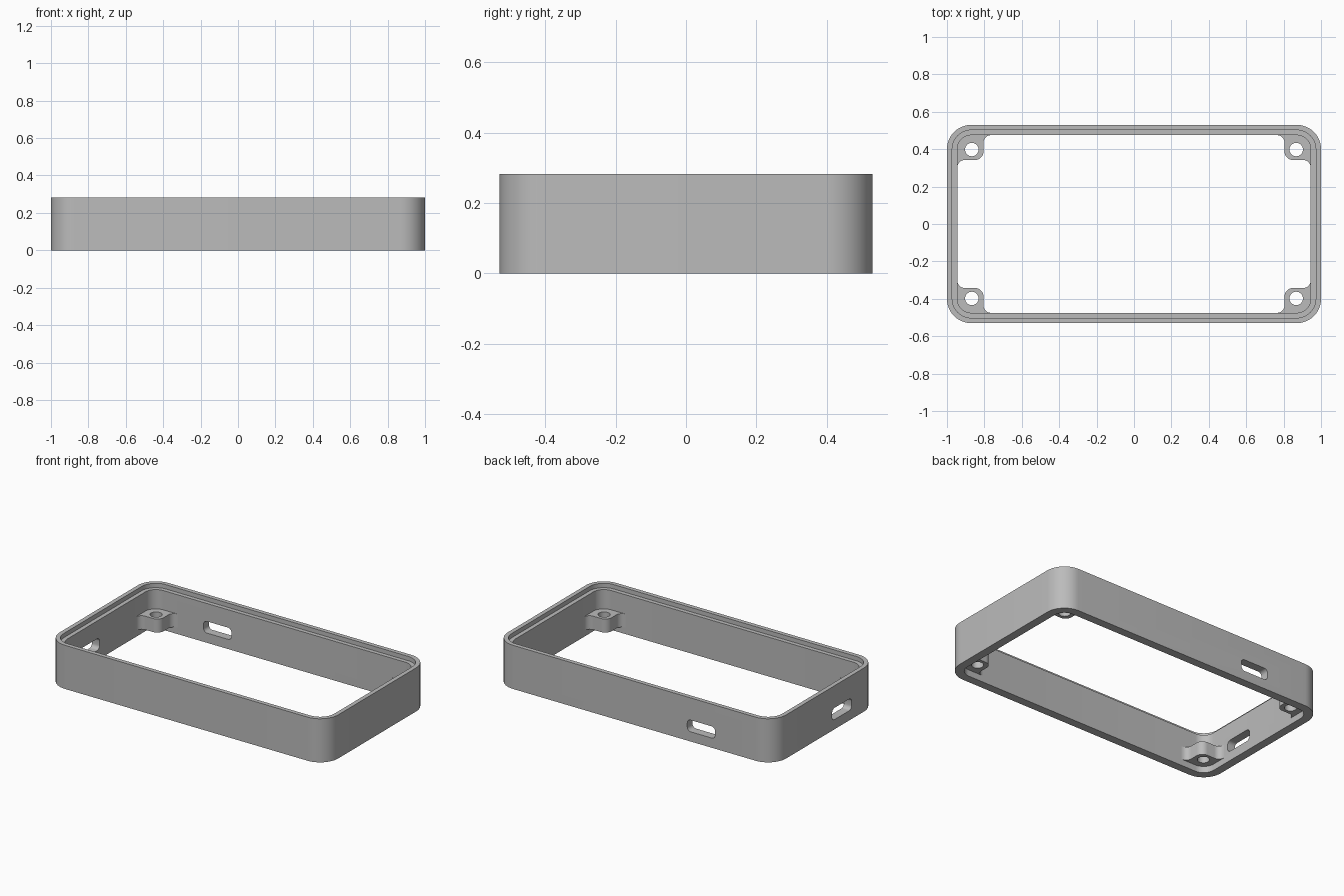
import bpy, bmesh, math
from mathutils import Matrix

if "Cube" in bpy.data.objects:
    bpy.data.objects.remove(bpy.data.objects["Cube"])

HX, HY, H, R = 1.0, 0.53, 0.283, 0.13   # half sizes, height, corner radius
WALL, LIP, LEDGE_Z = 0.055, 0.028, 0.255
BOSS_Z0, BOSS_Z1 = 0.042, 0.13

grey = bpy.data.materials.new("light grey")
grey.use_nodes = True
COLOUR = (0.5, 0.5, 0.5, 1)
grey.diffuse_color = COLOUR
grey.node_tree.nodes["Principled BSDF"].inputs["Base Color"].default_value = COLOUR


def arc(cx, cy, r, a0, a1, n=10):
    """Points on an arc, angles in degrees."""
    angles = [math.radians(a0 + (a1 - a0) * i / n) for i in range(n + 1)]
    return [(cx + r * math.cos(a), cy + r * math.sin(a)) for a in angles]


def rounded_rect(hx, hy, r, n=12):
    x, y = hx - r, hy - r
    return (arc(x, y, r, 0, 90, n) + arc(-x, y, r, 90, 180, n)
            + arc(-x, -y, r, 180, 270, n) + arc(x, -y, r, 270, 360, n))


def finish(name, bm):
    bmesh.ops.recalc_face_normals(bm, faces=bm.faces)
    mesh = bpy.data.meshes.new(name)
    bm.to_mesh(mesh)
    bm.free()
    ob = bpy.data.objects.new(name, mesh)
    bpy.context.collection.objects.link(ob)
    mesh.materials.append(grey)
    return ob


def select_only(ob):
    bpy.ops.object.select_all(action='DESELECT')
    ob.select_set(True)
    bpy.context.view_layer.objects.active = ob


def smooth(ob):
    select_only(ob)
    bpy.ops.object.shade_smooth_by_angle(angle=math.radians(30))


# Frame wall: (inset, height) section swept round the rounded rectangle
section = [(0, 0), (0, H), (LIP, H), (LIP, LEDGE_Z), (WALL, LEDGE_Z), (WALL, 0)]
bm = bmesh.new()
rings = [[bm.verts.new((x, y, z)) for x, y in rounded_rect(HX - d, HY - d, R - d)]
         for d, z in section]
for k, ring in enumerate(rings):
    nxt = rings[(k + 1) % len(rings)]
    for i in range(len(ring)):
        j = (i + 1) % len(ring)
        bm.faces.new((ring[i], ring[j], nxt[j], nxt[i]))
frame = finish("frame_wall", bm)


def cut_slot(location, turn):
    """Cut a rounded port through a wall."""
    bm = bmesh.new()
    face = bm.faces.new([bm.verts.new((x, y, -0.1))
                         for x, y in rounded_rect(0.1, 0.038, 0.025, 6)])
    out = bmesh.ops.extrude_face_region(bm, geom=[face])
    top = [v for v in out["geom"] if isinstance(v, bmesh.types.BMVert)]
    bmesh.ops.translate(bm, verts=top, vec=(0, 0, 0.2))
    matrix = (Matrix.Translation(location) @ Matrix.Rotation(turn, 4, 'Z')
              @ Matrix.Rotation(math.pi / 2, 4, 'X'))
    bmesh.ops.transform(bm, matrix=matrix, verts=bm.verts)
    cutter = finish("slot_cutter", bm)
    cutter.hide_render = True
    mod = frame.modifiers.new("slot", 'BOOLEAN')
    mod.operation, mod.solver, mod.object = 'DIFFERENCE', 'EXACT', cutter
    select_only(frame)
    bpy.ops.object.modifier_apply(modifier=mod.name)
    bpy.data.objects.remove(cutter)


cut_slot((-0.48, HY, 0.101), 0)             # back port
cut_slot((-HX, -0.17, 0.101), math.pi / 2)  # end port
smooth(frame)

# Screw bosses: filleted corner block with a through hole
ix, iy = HX - WALL, HY - WALL
bx, by, f = 0.805, 0.342, 0.04
e = 0.006                                   # overlap into the wall
outline = ([(ix + e, by - f)] + arc(ix - f, by - f, f, 0, 90, 6)
           + arc(bx + 0.045, by + 0.045, 0.045, 270, 180, 8)
           + arc(bx - f, iy - f, f, 0, 90, 6) + [(bx - f, iy + e)]
           + arc(HX - R, HY - R, R - WALL + e, 90, 0, 10))
hole = arc(0.867, 0.398, 0.036, 0, 360, 32)[:-1]


def boss(name, sx, sy):
    curve = bpy.data.curves.new(name, 'CURVE')
    curve.dimensions, curve.fill_mode = '2D', 'BOTH'
    curve.extrude = (BOSS_Z1 - BOSS_Z0) / 2
    for points in (outline, hole):
        spline = curve.splines.new('POLY')
        spline.points.add(len(points) - 1)
        spline.use_cyclic_u = True
        for p, (x, y) in zip(spline.points, points):
            p.co = (x * sx, y * sy, 0, 1)
    ob = bpy.data.objects.new(name, curve)
    bpy.context.collection.objects.link(ob)
    ob.location.z = (BOSS_Z0 + BOSS_Z1) / 2
    curve.materials.append(grey)
    select_only(ob)
    bpy.ops.object.convert(target='MESH')
    ob = bpy.context.view_layer.objects.active
    bm = bmesh.new()
    bm.from_mesh(ob.data)
    bmesh.ops.remove_doubles(bm, verts=bm.verts, dist=1e-5)
    bmesh.ops.recalc_face_normals(bm, faces=bm.faces)
    bm.to_mesh(ob.data)
    bm.free()
    smooth(ob)


for side, sx in (("left", 1), ("right", -1)):
    for end, sy in (("front", -1), ("back", 1)):
        boss(f"{end}_{side}_screw_boss", sx, sy)
